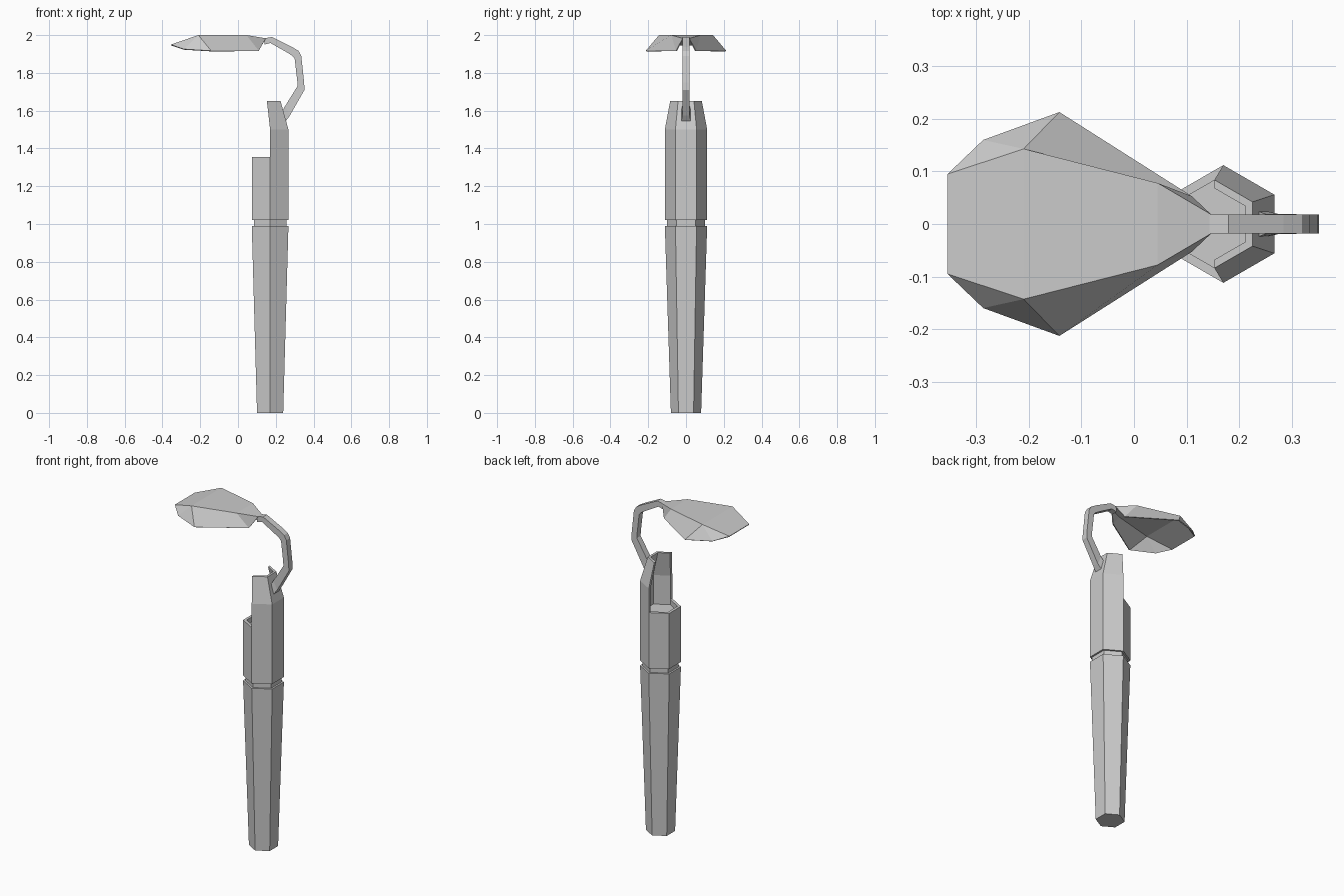
import bpy, bmesh, math

cube = bpy.data.objects.get("Cube")
if cube:
    bpy.data.objects.remove(cube, do_unlink=True)

grey = bpy.data.materials.new("plain grey")
grey.use_nodes = True
grey.diffuse_color = (0.6, 0.6, 0.6, 1)
bsdf = next(n for n in grey.node_tree.nodes if n.type == 'BSDF_PRINCIPLED')
bsdf.inputs["Base Color"].default_value = (0.6, 0.6, 0.6, 1)
bsdf.inputs["Roughness"].default_value = 0.8

CX = 0.17  # stalk axis


def finish(name, bm, recalc=True):
    if recalc:
        bmesh.ops.recalc_face_normals(bm, faces=bm.faces)
    mesh = bpy.data.meshes.new(name)
    bm.to_mesh(mesh)
    bm.free()
    mesh.materials.append(grey)
    obj = bpy.data.objects.new(name, mesh)
    bpy.context.collection.objects.link(obj)
    return obj


def skin(bm, rings):
    """Join matching closed rings of points and cap both ends."""
    rows = [[bm.verts.new(p) for p in ring] for ring in rings]
    n = len(rows[0])
    for a, b in zip(rows, rows[1:]):
        for i in range(n):
            j = (i + 1) % n
            bm.faces.new((a[i], a[j], b[j], b[i]))
    bm.faces.new(rows[0])
    bm.faces.new(rows[-1])


def hexagon(r, z, count=6, cx=CX):
    return [(cx + r * math.cos(t), r * math.sin(t), z)
            for t in (math.radians(-90 + 60 * i) for i in range(count))]


def hex_part(name, profile):
    bm = bmesh.new()
    skin(bm, [hexagon(r, z) for r, z in profile])
    return finish(name, bm)


# Six-sided stalk, recessed joint and shallow cup
hex_part("lower_stalk", [(0.08, 0), (0.112, 0.99)])
hex_part("joint", [(0.1, 0.985), (0.1, 1.025)])
hex_part("upper_cup", [(0.112, 1.02), (0.112, 1.355), (0.093, 1.355), (0.093, 1.325)])

# Tall half wall behind the cup, leaning in at the top
bm = bmesh.new()
skin(bm, [hexagon(ro, z, 4, cx) + hexagon(ri, z, 4, cx)[::-1]
          for ro, ri, z, cx in ((0.112, 0.093, 1.35, CX),
                                (0.112, 0.093, 1.5, CX),
                                (0.084, 0.068, 1.65, 0.153))])
finish("half_wall", bm)

# Bent stem: outer x, z, inner x, z, half width
stations = [(0.25, 1.54, 0.235, 1.6, 0.025),
            (0.275, 1.575, 0.25, 1.625, 0.019),
            (0.352, 1.71, 0.315, 1.73, 0.018),
            (0.35, 1.75, 0.314, 1.755, 0.018),
            (0.335, 1.89, 0.3, 1.875, 0.018),
            (0.32, 1.917, 0.288, 1.89, 0.018),
            (0.285, 1.938, 0.265, 1.905, 0.018),
            (0.18, 1.99, 0.172, 1.958, 0.018),
            (0.14, 1.983, 0.14, 1.95, 0.018)]
bm = bmesh.new()
skin(bm, [[(ox, -w, oz), (ox, w, oz), (ix, w, iz), (ix, -w, iz)]
          for ox, oz, ix, iz, w in stations])
finish("stem", bm)

# Drooping leaf: flat crown with folded sides, hollow underneath
points = {"tip": (-0.355, 0.095, 1.95), "crown_a": (-0.21, 0.143, 2.0),
          "crown_b": (0.045, 0.078, 2.0), "neck": (0.147, 0.018, 1.983),
          "edge_a": (-0.287, 0.16, 1.926), "edge_b": (-0.142, 0.213, 1.917),
          "edge_c": (0.11, 0.053, 1.917)}
bm = bmesh.new()
left = {k: bm.verts.new(p) for k, p in points.items()}
right = {k: bm.verts.new((x, -y, z)) for k, (x, y, z) in points.items()}
for a, b in (("tip", "crown_a"), ("crown_a", "crown_b"), ("crown_b", "neck")):
    bm.faces.new((left[a], right[a], right[b], left[b]))
folds = (("tip", "crown_a", "edge_a"), ("crown_a", "edge_b", "edge_a"),
         ("crown_a", "crown_b", "edge_c", "edge_b"), ("crown_b", "neck", "edge_c"))
for names in folds:
    bm.faces.new([left[k] for k in names])
    bm.faces.new([right[k] for k in reversed(names)])
bmesh.ops.recalc_face_normals(bm, faces=bm.faces)
bm.faces.ensure_lookup_table()
if bm.faces[1].normal.z < 0:
    bmesh.ops.reverse_faces(bm, faces=bm.faces)
leaf = finish("leaf", bm, recalc=False)
shell = leaf.modifiers.new("thickness", 'SOLIDIFY')
shell.thickness = 0.006
shell.offset = -1
